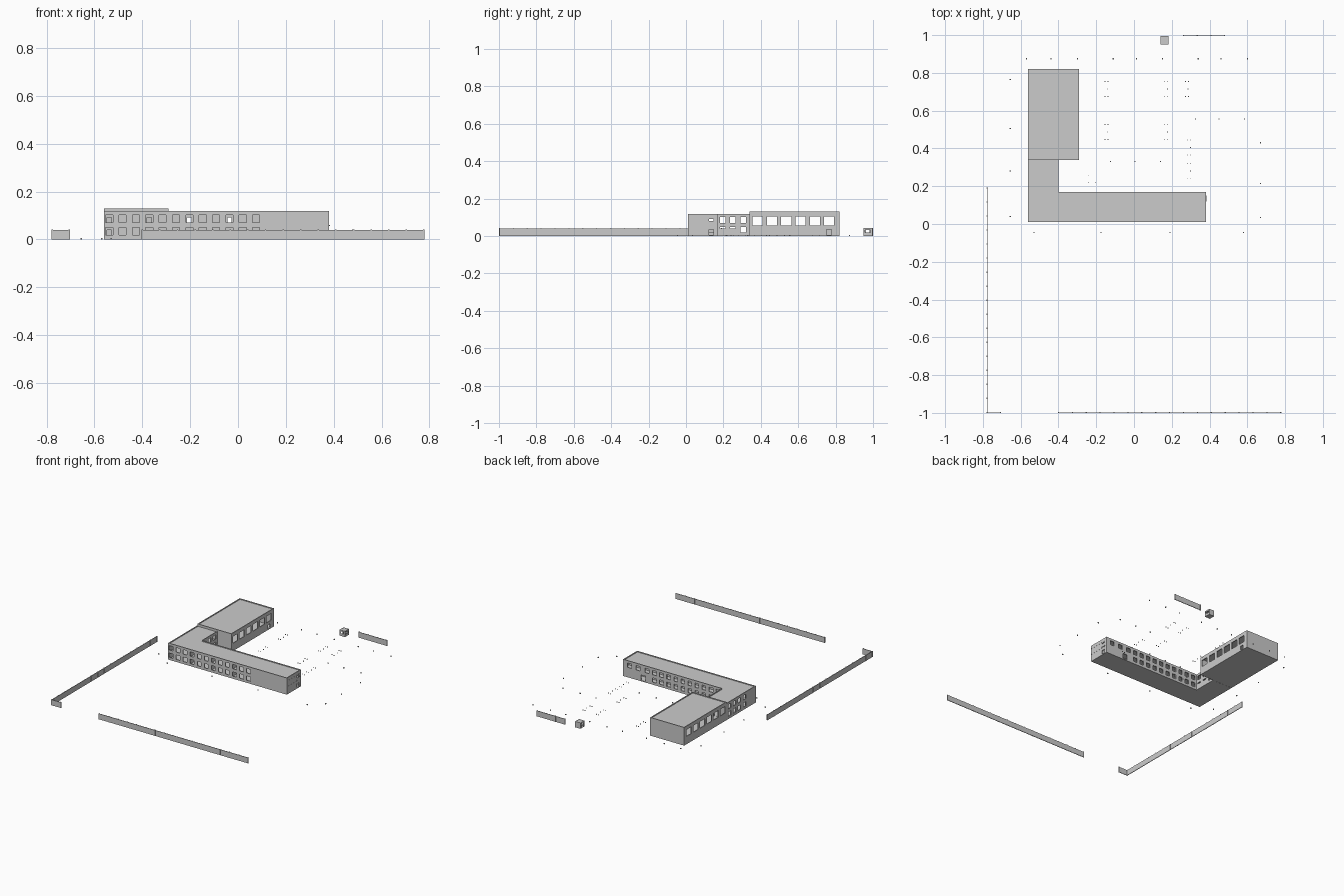
import bpy, bmesh
from mathutils import Vector

if "Cube" in bpy.data.objects:
    bpy.data.objects.remove(bpy.data.objects["Cube"])


def finish(name, bm):
    bmesh.ops.recalc_face_normals(bm, faces=bm.faces)
    me = bpy.data.meshes.new(name)
    bm.to_mesh(me)
    bm.free()
    ob = bpy.data.objects.new(name, me)
    bpy.context.collection.objects.link(ob)
    return ob


def add_box(bm, x0, x1, y0, y1, z0, z1):
    v = [bm.verts.new((x, y, z)) for z in (z0, z1)
         for x, y in ((x0, y0), (x1, y0), (x1, y1), (x0, y1))]
    for f in ((3, 2, 1, 0), (4, 5, 6, 7), (0, 1, 5, 4), (1, 2, 6, 5), (2, 3, 7, 6), (3, 0, 4, 7)):
        bm.faces.new([v[i] for i in f])


def boxes(name, items):
    bm = bmesh.new()
    for b in items:
        add_box(bm, *b)
    return finish(name, bm)


def slab(name, outline, z0, z1):
    bm = bmesh.new()
    base = bm.faces.new([bm.verts.new((x, y, z0)) for x, y in outline])
    ext = bmesh.ops.extrude_face_region(bm, geom=[base], use_keep_orig=True)
    vs = [g for g in ext['geom'] if isinstance(g, bmesh.types.BMVert)]
    bmesh.ops.translate(bm, vec=(0, 0, z1 - z0), verts=vs)
    return finish(name, bm)


def wall(name, p0, p1, z0, z1, holes=(), t=0.006):
    """Wall with rectangular holes (centre along axis, width, bottom, top); thickness goes to the left of p0->p1."""
    a, b = Vector((*p0, 0)), Vector((*p1, 0))
    length = (b - a).length
    d = (b - a) / length
    inward = Vector((-d.y, d.x, 0)) * t
    start = p0[0] if abs(d.x) > 0.5 else p0[1]
    rects = [(abs(c - start) - w / 2, abs(c - start) + w / 2, h0, h1) for c, w, h0, h1 in holes]
    us = sorted({round(u, 5) for u in [0, length] + [r[i] for r in rects for i in (0, 1)]})
    zs = sorted({round(z, 5) for z in [z0, z1] + [r[i] for r in rects for i in (2, 3)]})
    bm = bmesh.new()
    grid = {}

    def vert(i, j):
        if (i, j) not in grid:
            grid[i, j] = bm.verts.new(a + d * us[i] + Vector((0, 0, zs[j])))
        return grid[i, j]

    for i in range(len(us) - 1):
        for j in range(len(zs) - 1):
            u, z = (us[i] + us[i + 1]) / 2, (zs[j] + zs[j + 1]) / 2
            if not any(r[0] < u < r[1] and r[2] < z < r[3] for r in rects):
                bm.faces.new([vert(i, j), vert(i + 1, j), vert(i + 1, j + 1), vert(i, j + 1)])
    ext = bmesh.ops.extrude_face_region(bm, geom=bm.faces[:], use_keep_orig=True)
    vs = [g for g in ext['geom'] if isinstance(g, bmesh.types.BMVert)]
    bmesh.ops.translate(bm, vec=inward, verts=vs)
    bmesh.ops.recalc_face_normals(bm, faces=bm.faces)
    bmesh.ops.dissolve_limit(bm, angle_limit=0.01, verts=bm.verts, edges=bm.edges)
    return finish(name, bm)


LOW, HIGH = (0.018, 0.049), (0.071, 0.102)


def rows(centres, w=0.03):
    return [(c, w, *r) for c in centres for r in (LOW, HIGH)]


# Main wing and connector walls
H = 0.119
front_x = [-0.538 + 0.0558 * i for i in range(12)]
north_x = [-0.372 + 0.0558 * i for i in range(10)]
side_y = [0.196, 0.25, 0.306]
wall("front_wall", (-0.56, 0.01), (0.38, 0.01), 0, H, rows(front_x))
wall("east_end_wall", (0.38, 0.01), (0.38, 0.17), 0, H,
     [(0.135, 0.024, 0.006, 0.034), (0.135, 0.024, 0.062, 0.09)])
wall("courtyard_wall", (0.38, 0.17), (-0.40, 0.17), 0, H,
     rows(north_x) + [(x, 0.032, *HIGH) for x in (0.19, 0.26, 0.33)] + [(0.22, 0.036, 0.006, 0.045)])
wall("connector_east_wall", (-0.40, 0.17), (-0.40, 0.34), 0, H,
     [(y, 0.03, *HIGH) for y in side_y] + [(0.306, 0.03, *LOW)]
     + [(y, 0.03, 0.041, 0.049) for y in side_y[:2]])
wall("west_wall", (-0.56, 0.34), (-0.56, 0.01), 0, H, rows(side_y + [0.135]))

# Floors and roof of the L-shaped building
L = [(-0.559, 0.011), (0.379, 0.011), (0.379, 0.169), (-0.401, 0.169), (-0.401, 0.339), (-0.559, 0.339)]
slab("ground_floor", L, 0, 0.006)
slab("upper_floor", L, 0.054, 0.058)
slab("main_roof", L, 0.110, 0.114)

# Corridor wall with classroom doors, and classroom partitions
doors = [(front_x[i], 0.018, z, z + 0.034) for i in (0, 3, 6, 9) for z in (0.006, 0.058)]
wall("corridor_wall", (-0.554, 0.108), (0.374, 0.108), 0.002, 0.112, doors, 0.004)
boxes("classroom_partitions", [(x - 0.002, x + 0.002, 0.014, 0.11, 0.002, 0.112)
                               for x in (-0.398, -0.231, -0.064, 0.103)])

# Landing rail and ledge on the east end
boxes("east_landing", [(0.379, 0.385, 0.12, 0.152, 0.056, 0.061),
                       (0.3835, 0.385, 0.12, 0.152, 0.061, 0.08)])
boxes("east_ledge", [(0.379, 0.381, 0.012, 0.168, 0.052, 0.056),
                     (0.379, 0.381, 0.012, 0.168, 0.094, 0.097)])

# Sports hall
G = 0.13
gym_y = [0.383 + 0.0765 * i for i in range(6)]
gym = [(y, 0.054, 0.056, 0.104) for y in gym_y]
wall("hall_south_wall", (-0.56, 0.34), (-0.29, 0.34), 0, G, [(-0.48, 0.03, 0.006, 0.045)])
wall("hall_east_wall", (-0.29, 0.34), (-0.29, 0.82), 0, G, gym + [(0.765, 0.026, 0.006, 0.036)])
wall("hall_north_wall", (-0.29, 0.82), (-0.56, 0.82), 0, G)
wall("hall_west_wall", (-0.56, 0.82), (-0.56, 0.34), 0, G, gym)
hall = [(-0.559, 0.341), (-0.291, 0.341), (-0.291, 0.819), (-0.559, 0.819)]
slab("hall_floor", hall, 0, 0.006)
slab("hall_roof", hall, 0.12, 0.125)


# Perimeter fences made of panels and posts
def fence(name, p0, p1, n):
    a, b = Vector(p0), Vector(p1)
    t = 0.002
    lo, hi = [min(a[k], b[k]) - t for k in (0, 1)], [max(a[k], b[k]) + t for k in (0, 1)]
    items = [(lo[0], hi[0], lo[1], hi[1], 0, 0.04)]
    for i in range(n + 1):
        p = a.lerp(b, i / n)
        items.append((p.x - 0.003, p.x + 0.003, p.y - 0.003, p.y + 0.003, 0, 0.042))
    boxes(name, items)


fence("front_fence", (-0.40, -0.997), (0.777, -0.997), 16)
fence("front_corner_fence", (-0.777, -0.997), (-0.706, -0.997), 1)
fence("left_fence", (-0.777, -0.997), (-0.777, 0.19), 16)
fence("back_fence", (0.262, 0.997), (0.48, 0.997), 3)

# Gate hut
wall("hut_front", (0.14, 0.95), (0.182, 0.95), 0, 0.042, [(0.161, 0.022, 0.018, 0.034)], 0.003)
wall("hut_right", (0.182, 0.95), (0.182, 0.994), 0, 0.042, [(0.972, 0.028, 0.018, 0.032)], 0.003)
wall("hut_back", (0.182, 0.994), (0.14, 0.994), 0, 0.042, (), 0.003)
wall("hut_left", (0.14, 0.994), (0.14, 0.95), 0, 0.042, [(0.972, 0.018, 0.003, 0.034)], 0.003)
boxes("hut_floor_and_roof", [(0.141, 0.181, 0.951, 0.993, z, z + 0.003) for z in (0, 0.038)])

# Small ground markers around the site
spots = [(x, 0.875) for x in (-0.57, -0.44, -0.30, -0.11, 0.013, 0.15, 0.34, 0.46, 0.60)]
spots += [(-0.655, y) for y in (0.765, 0.505, 0.28, 0.04)]
spots += [(x, -0.045) for x in (-0.53, -0.175, 0.19, 0.58)]
spots += [(0.67, y) for y in (0.43, 0.215, 0.035)]
spots += [(x, 0.33) for x in (-0.125, 0.005, 0.14)] + [(x, 0.555) for x in (0.325, 0.45, 0.585)]
boxes("ground_lights", [(x - .003, x + .003, y - .003, y + .003, 0, 0.007) for x, y in spots])

# Yard equipment feet in small clusters
feet = [(-0.24, 0.255), (-0.24, 0.22), (-0.205, 0.22)]
for cx, cy in ((-0.145, 0.715), (-0.145, 0.487), (0.171, 0.715), (0.171, 0.487),
               (0.28, 0.715), (0.293, 0.405), (0.293, 0.28)):
    feet += [(cx + sx * 0.008, cy + sy * 0.04) for sx in (-1, 1) for sy in (-1, 1)]
    feet += [(cx + 0.006, cy)]
boxes("yard_feet", [(x - .002, x + .002, y - .002, y + .002, 0, 0.006) for x, y in feet])
